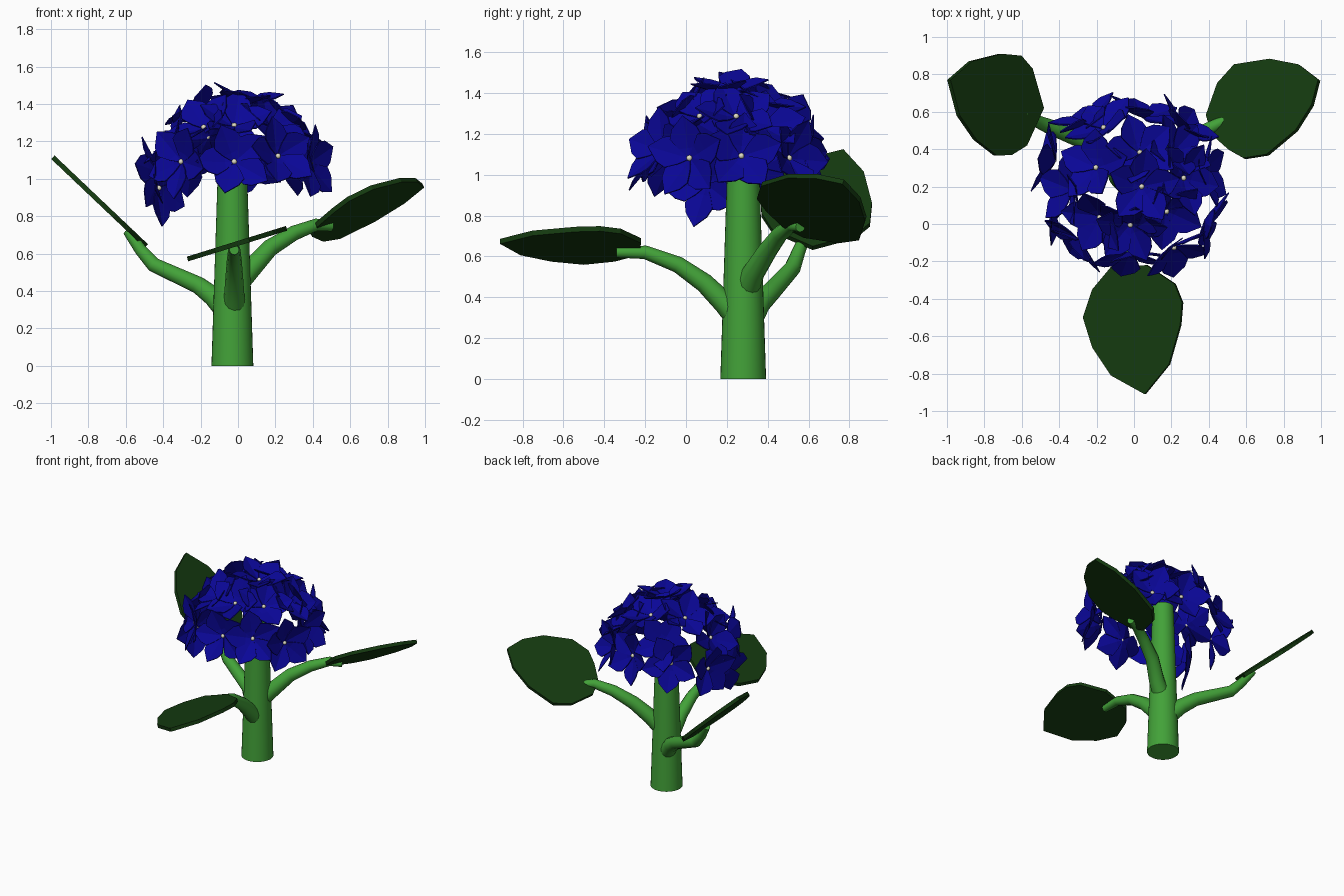
import bpy, math, random
from mathutils import Vector, Matrix

if "Cube" in bpy.data.objects:
    bpy.data.objects.remove(bpy.data.objects["Cube"])

random.seed(4)


def material(name, rgb):
    m = bpy.data.materials.new(name)
    m.diffuse_color = (*rgb, 1)
    m.use_nodes = True
    m.node_tree.nodes["Principled BSDF"].inputs["Base Color"].default_value = m.diffuse_color
    return m


GREEN = material("stem_green", (0.055, 0.36, 0.04))
DARK = material("leaf_green", (0.007, 0.042, 0.005))
BLUE = material("petal_blue", (0.003, 0.002, 0.31))
CREAM = material("centre_cream", (0.75, 0.72, 0.55))


def mesh_object(name, verts, faces, mat, thickness=0):
    me = bpy.data.meshes.new(name)
    me.from_pydata(verts, [], faces)
    me.materials.append(mat)
    ob = bpy.data.objects.new(name, me)
    bpy.context.collection.objects.link(ob)
    if thickness:
        s = ob.modifiers.new("thickness", 'SOLIDIFY')
        s.thickness = thickness
        s.offset = 0
    return ob


# main stem, slightly tapered
bpy.ops.mesh.primitive_cone_add(vertices=32, radius1=0.112, radius2=0.074, depth=1.17,
                                location=(-0.03, 0.28, 0.585))
stem = bpy.context.object
stem.name = "stem"
stem.data.materials.append(GREEN)
bpy.ops.object.shade_smooth_by_angle()


# leaf stalks: tapered bent tubes
def stalk(name, pts):
    cu = bpy.data.curves.new(name, 'CURVE')
    cu.dimensions = '3D'
    cu.bevel_depth = 1
    cu.bevel_resolution = 4
    cu.use_fill_caps = True
    sp = cu.splines.new('POLY')
    sp.points.add(len(pts) - 1)
    for i, (p, c) in enumerate(zip(sp.points, pts)):
        p.co = (*c, 1)
        p.radius = 0.062 - 0.036 * i / (len(pts) - 1)
    cu.materials.append(GREEN)
    bpy.context.collection.objects.link(bpy.data.objects.new(name, cu))


stalk("front_stalk", [(-0.02, 0.26, 0.29), (-0.02, 0.19, 0.37), (-0.02, 0.09, 0.47),
                      (-0.02, -0.04, 0.56), (-0.02, -0.2, 0.62), (-0.02, -0.34, 0.62)])
stalk("right_stalk", [(-0.02, 0.29, 0.42), (0.07, 0.33, 0.52), (0.17, 0.4, 0.63),
                      (0.3, 0.46, 0.71), (0.42, 0.52, 0.755), (0.5, 0.56, 0.745)])
stalk("left_stalk", [(-0.05, 0.31, 0.28), (-0.13, 0.36, 0.37), (-0.21, 0.42, 0.43),
                     (-0.45, 0.52, 0.54), (-0.52, 0.55, 0.62), (-0.59, 0.59, 0.72)])


# flat leaves: plan outline laid on a tilted plane z = c + a*x + b*y
def leaf(name, outline, a, b, c):
    verts = [(x, y, c + a * x + b * y) for x, y in outline]
    mesh_object(name, verts, [tuple(range(len(verts)))], DARK, 0.026)


leaf("front_leaf", [(-0.12, -0.23), (0.07, -0.22), (0.22, -0.32), (0.26, -0.42), (0.25, -0.54),
                    (0.19, -0.75), (0.06, -0.91), (-0.12, -0.81), (-0.22, -0.66),
                    (-0.27, -0.5), (-0.22, -0.35)][::-1], 0.31, 0, 0.655)
leaf("right_leaf", [(0.39, 0.58), (0.45, 0.75), (0.54, 0.85), (0.73, 0.88), (0.885, 0.85),
                    (0.99, 0.77), (0.955, 0.635), (0.87, 0.5), (0.715, 0.37), (0.59, 0.35),
                    (0.51, 0.395), (0.42, 0.475)][::-1], 0.55, -0.35, 0.69)
leaf("left_leaf", [(-0.99, 0.77), (-0.875, 0.87), (-0.715, 0.91), (-0.61, 0.9), (-0.55, 0.83),
                   (-0.49, 0.62), (-0.58, 0.42), (-0.66, 0.37), (-0.74, 0.365),
                   (-0.85, 0.45), (-0.94, 0.58)][::-1], -0.95, 0, 0.175)

# one floret: five broad pointed petals, rows of (distance, half width, lift)
ROWS = [(0.005, 0.008, 0.0), (0.05, 0.048, 0.01), (0.1, 0.082, 0.028), (0.145, 0.064, 0.045)]
TIP = (0.205, 0.068)


def floret(index, centre, normal):
    verts, faces = [], []
    rot = Vector(normal).to_track_quat('Z', 'Y').to_matrix().to_4x4()
    base = Matrix.Translation(centre) @ rot @ Matrix.Rotation(random.uniform(0, 6.28), 4, 'Z')
    for k in range(5):
        m = (base @ Matrix.Rotation(k * math.tau / 5, 4, 'Z')
             @ Matrix.Rotation(random.uniform(-0.2, 0.2), 4, 'Y')
             @ Matrix.Rotation(0.15, 4, 'X'))
        o = len(verts)
        for r, w, h in ROWS:
            verts += [m @ Vector((r, -w, h + w * 0.2)), m @ Vector((r, 0, h)),
                      m @ Vector((r, w, h + w * 0.2))]
        verts.append(m @ Vector((TIP[0], 0, TIP[1])))
        for i in range(len(ROWS) - 1):
            for j in (0, 1):
                q = o + 3 * i + j
                faces.append((q, q + 3, q + 4, q + 1))
        q = o + 3 * (len(ROWS) - 1)
        faces += [(q, q + 3, q + 1), (q + 1, q + 3, q + 2)]
    mesh_object(f"floret_{index}", verts, faces, BLUE, 0.006)
    bpy.ops.mesh.primitive_uv_sphere_add(segments=12, ring_count=8, radius=0.014,
                                         location=Vector(centre) + 0.008 * Vector(normal))
    ob = bpy.context.object
    ob.name = f"floret_centre_{index}"
    ob.data.materials.append(CREAM)
    bpy.ops.object.shade_smooth()


# hollow dome of florets facing outward
FLORETS = [(-0.02, 0.0, 1.28), (-0.02, -0.15, 1.09), (-0.3, -0.08, 1.09), (0.17, 0.07, 1.28),
           (0.21, -0.12, 1.12), (0.38, 0.02, 1.08), (0.26, 0.245, 1.28), (0.21, 0.38, 1.235),
           (0.04, 0.2, 1.4), (-0.18, 0.04, 1.27), (-0.2, 0.3, 1.34), (0.03, 0.38, 1.33),
           (-0.16, 0.51, 1.22), (-0.25, 0.54, 1.1), (0.05, 0.57, 1.09), (-0.42, 0.34, 1.03),
           (0.36, 0.27, 1.09), (0.25, 0.5, 1.08), (-0.33, 0.18, 1.18)]
for i, p in enumerate(FLORETS):
    floret(i, p, (Vector(p) - Vector((-0.02, 0.22, 1.0))).normalized())
# stray low floret turned inward
floret(len(FLORETS), (-0.43, 0.1, 0.95), Vector((0.9, -0.4, 0.1)).normalized())
